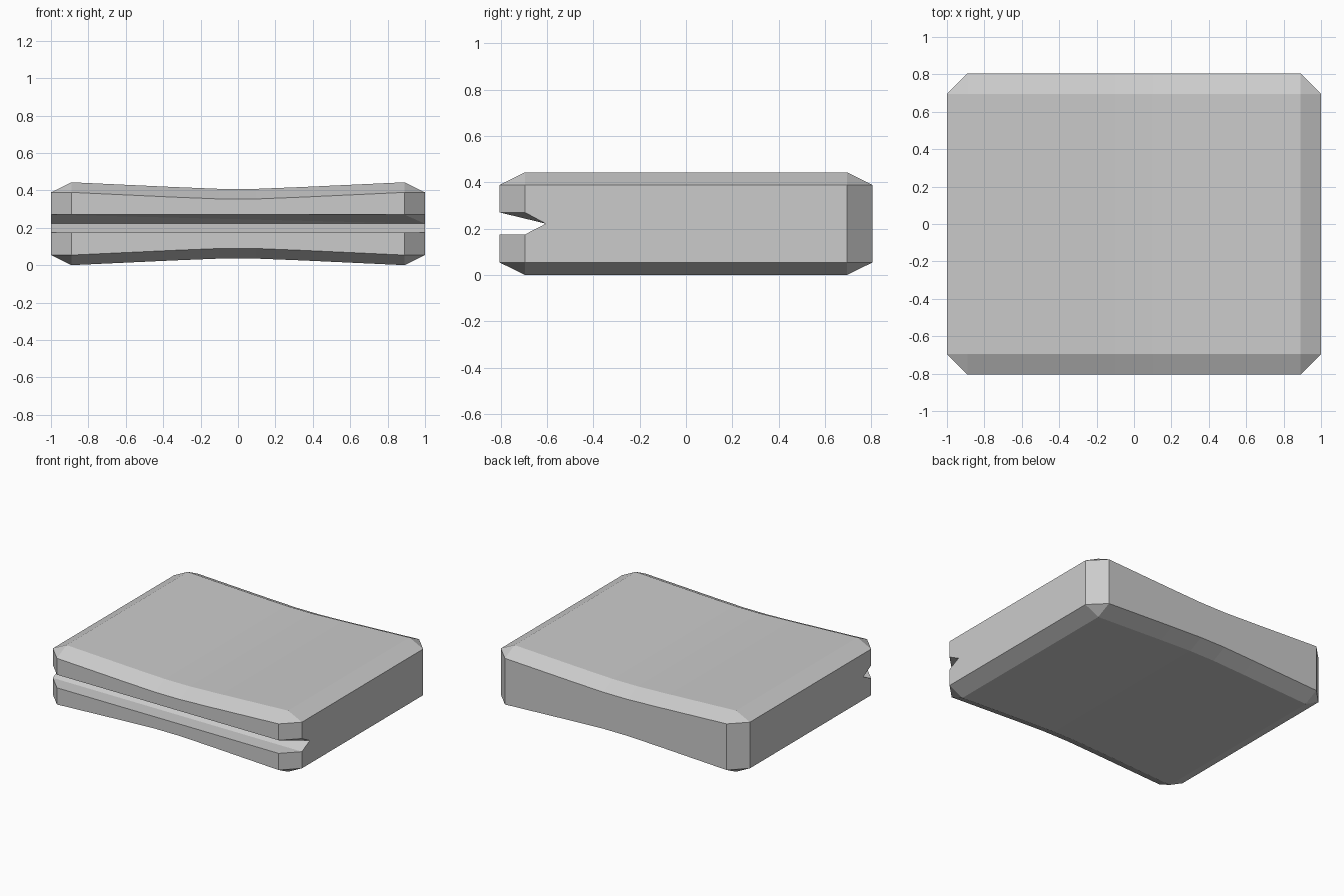
import bpy, bmesh

cube = bpy.data.objects.get("Cube")
if cube:
    bpy.data.objects.remove(cube, do_unlink=True)

# Overall dimensions
X, Y, C = 1.0, 0.805, 0.11          # half sizes and corner chamfer
XI, YI = X - C, Y - C               # inner edges of the chamfer
H, D = 0.443, 0.054                 # height and vertical chamfer
MID = H / 2
SLOT_TOP, SLOT_LOW, SLOT_Y = 0.27, 0.175, -0.605

# Concave dip of the top and bottom, as stations across the width
half = [(XI, 0), (0.35, 0.025), (0.1, 0.035)]
stations = [(-x, s) for x, s in half] + half[::-1]

bm = bmesh.new()


def face(*points):
    bm.faces.new([bm.verts.new(p) for p in points])


def flip(z, top):
    return z if top else H - z


def edge_line(y, top):
    """Curved lower line of the chamfer along the front or back."""
    return [(x, y, flip(H - D - s, top)) for x, s in stations]


# Dipped panels, chamfers and corner facets, on top and bottom
for top in (True, False):
    zi, zo = flip(H, top), flip(H - D, top)
    for (x0, s0), (x1, s1) in zip(stations, stations[1:]):
        a, b = flip(H - s0, top), flip(H - s1, top)
        c, d = flip(H - D - s0, top), flip(H - D - s1, top)
        face((x0, -YI, a), (x1, -YI, b), (x1, YI, b), (x0, YI, a))
        for k in (-1, 1):
            face((x0, k * YI, a), (x1, k * YI, b), (x1, k * Y, d), (x0, k * Y, c))
    for sx in (-1, 1):
        face((sx * XI, -YI, zi), (sx * XI, YI, zi), (sx * X, YI, zo), (sx * X, -YI, zo))
        for sy in (-1, 1):
            face((sx * XI, sy * YI, zi), (sx * X, sy * YI, zo), (sx * XI, sy * Y, zo))

# Back wall
face(*edge_line(Y, True), *reversed(edge_line(Y, False)))

# Front wall strips above and below the slot
for top, z in ((True, SLOT_TOP), (False, SLOT_LOW)):
    face(*edge_line(-Y, top), (XI, -Y, z), (-XI, -Y, z))

# Side walls with the notch, and vertical corner facets
for sx in (-1, 1):
    x, xi = sx * X, sx * XI
    face((x, -YI, D), (x, YI, D), (x, YI, H - D), (x, -YI, H - D),
         (x, -YI, SLOT_TOP), (x, SLOT_Y, MID), (x, -YI, SLOT_LOW))
    face((x, YI, D), (x, YI, H - D), (xi, Y, H - D), (xi, Y, D))
    for z0, z1 in ((D, SLOT_LOW), (SLOT_TOP, H - D)):
        face((x, -YI, z0), (x, -YI, z1), (xi, -Y, z1), (xi, -Y, z0))


# Slot surfaces
def rim(z):
    return (-X, -YI, z), (-XI, -Y, z), (XI, -Y, z), (X, -YI, z)


apex_l, apex_r = (-X, SLOT_Y, MID), (X, SLOT_Y, MID)
a, b, c, d = rim(SLOT_TOP)
face(a, b, c)
face(a, c, apex_r)
face(c, d, apex_r)
face(a, apex_r, apex_l)
a, b, c, d = rim(SLOT_LOW)
face(a, b, c, d)
face(a, d, apex_r, apex_l)

bmesh.ops.remove_doubles(bm, verts=bm.verts[:], dist=0.0001)
bmesh.ops.recalc_face_normals(bm, faces=bm.faces[:])

mesh = bpy.data.meshes.new("slotted_block")
bm.to_mesh(mesh)
bm.free()
block = bpy.data.objects.new("slotted_block", mesh)
bpy.context.collection.objects.link(block)

# Single light grey material
grey = bpy.data.materials.new("light_grey")
grey.use_nodes = True
color = (0.6, 0.6, 0.6, 1)
grey.diffuse_color = color
grey.node_tree.nodes["Principled BSDF"].inputs["Base Color"].default_value = color
mesh.materials.append(grey)
